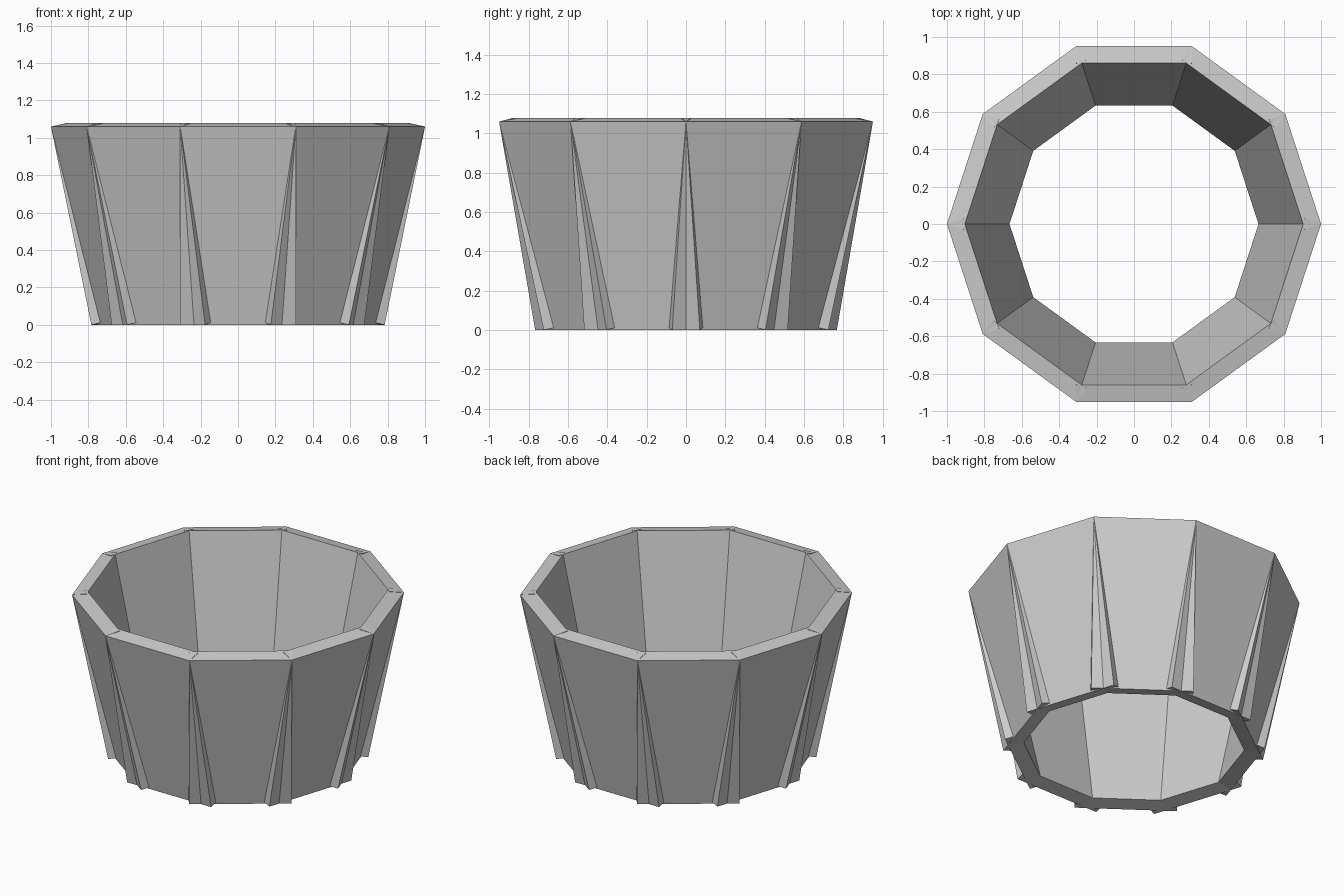
import bpy
import math
from mathutils import Matrix, Vector

if "Cube" in bpy.data.objects:
    bpy.data.objects.remove(bpy.data.objects["Cube"])

SIDES = 10
WIDTH = 2 * math.sin(math.pi / SIDES)      # staves meet at a rim of radius 1
APOTHEM_TOP = math.cos(math.pi / SIDES)    # outer face distance at the rim
APOTHEM_BOTTOM = 0.724                     # outer face distance at the foot
RISE = 1.06
THICK = 0.093

tilt = math.atan2(APOTHEM_TOP - APOTHEM_BOTTOM, RISE)
length = math.hypot(APOTHEM_TOP - APOTHEM_BOTTOM, RISE)


def add_stave(index):
    """One straight plank leaning outwards, overlapping its neighbours at the foot."""
    bpy.ops.mesh.primitive_cube_add(size=1)
    stave = bpy.context.object
    stave.name = f"stave_{index + 1:02d}"
    # Pivot on the outer bottom edge, facing +x
    shape = Matrix.Translation((-THICK / 2, 0, length / 2)) @ Matrix.Diagonal((THICK, WIDTH, length, 1))
    lean = Matrix.Translation(Vector((APOTHEM_BOTTOM, 0, 0))) @ Matrix.Rotation(tilt, 4, 'Y')
    turn = Matrix.Rotation(math.tau * (index + 0.5) / SIDES, 4, 'Z')
    stave.data.transform(turn @ lean @ shape)


# Ring of identical staves forming the open tub
for i in range(SIDES):
    add_stave(i)
